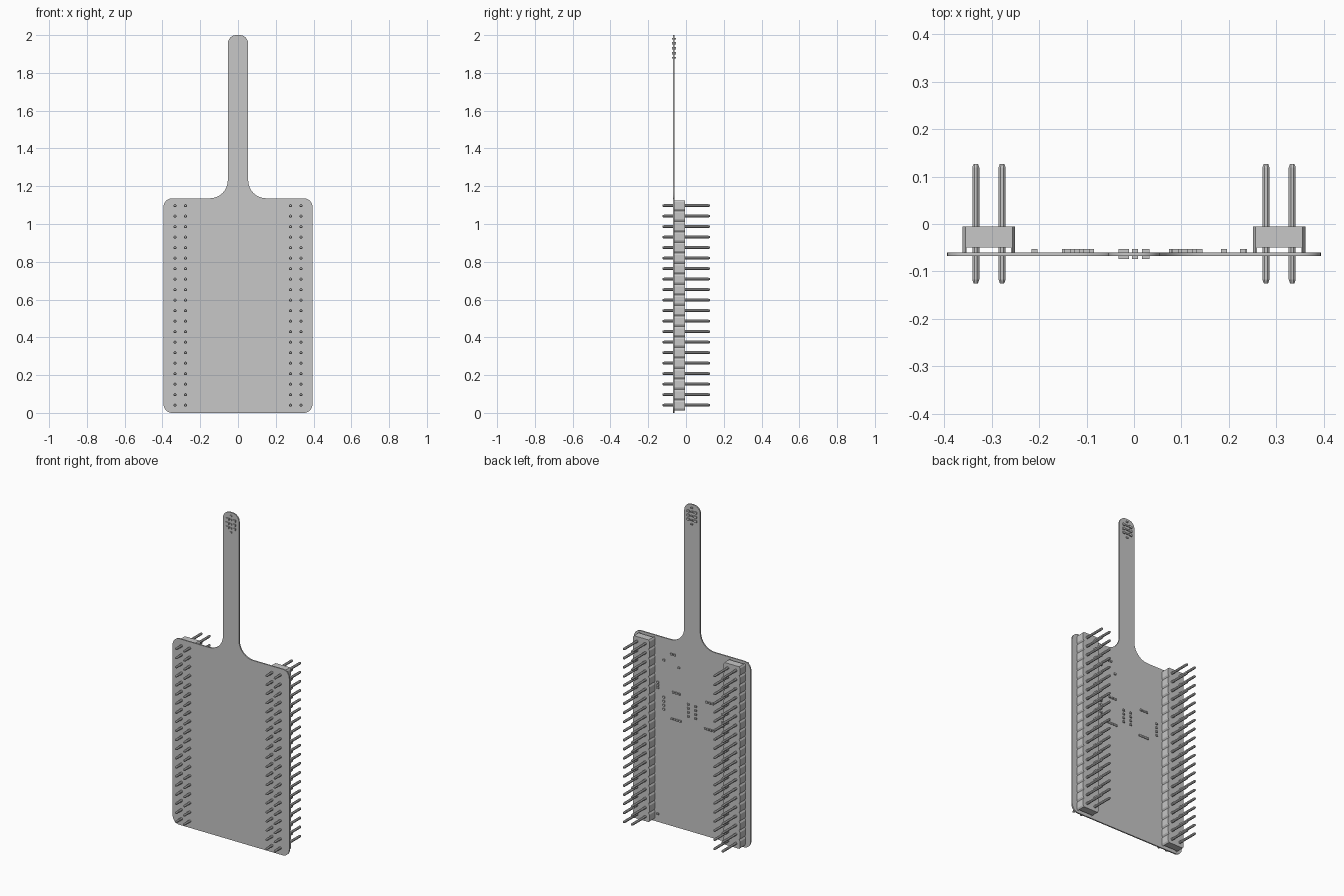
import bpy, bmesh, math

old = bpy.data.objects.get("Cube")
if old:
    bpy.data.objects.remove(old, do_unlink=True)

grey = bpy.data.materials.new("light grey")
grey.use_nodes = True
colour = (0.57, 0.57, 0.57, 1)
grey.diffuse_color = colour
grey.node_tree.nodes["Principled BSDF"].inputs["Base Color"].default_value = colour

FRONT, BACK = -0.068, -0.06      # board faces
ROWS, PITCH, FIRST = 20, 0.0556, 0.041


def finish(name, bm):
    bmesh.ops.recalc_face_normals(bm, faces=bm.faces)
    mesh = bpy.data.meshes.new(name)
    bm.to_mesh(mesh)
    bm.free()
    mesh.materials.append(grey)
    obj = bpy.data.objects.new(name, mesh)
    bpy.context.collection.objects.link(obj)
    return obj


def prism(bm, outline, y0, y1):
    """Extrude an x-z outline from y0 to y1."""
    face = bm.faces.new([bm.verts.new((x, y0, z)) for x, z in outline])
    new = bmesh.ops.extrude_face_region(bm, geom=[face])["geom"]
    bmesh.ops.translate(bm, vec=(0, y1 - y0, 0),
                        verts=[v for v in new if isinstance(v, bmesh.types.BMVert)])


def block(bm, x, z, w, h, y0, y1):
    a, b = w / 2, h / 2
    prism(bm, [(x - a, z - b), (x + a, z - b), (x + a, z + b), (x - a, z + b)], y0, y1)


def arc(cx, cz, r, start, end, steps=8):
    angles = [math.radians(start + (end - start) * i / steps) for i in range(steps + 1)]
    return [(cx + r * math.cos(a), cz + r * math.sin(a)) for a in angles]


# Board with its long handle: right half mirrored to the other side
half = (arc(0.349, 0.045, 0.045, -90, 0) + arc(0.349, 1.091, 0.045, 0, 90)
        + arc(0.149, 1.231, 0.095, 270, 180) + arc(0.009, 1.955, 0.045, 0, 90))
bm = bmesh.new()
prism(bm, half + [(-x, z) for x, z in reversed(half)], FRONT, BACK)
board = finish("board", bm)

# Pin headers: notched housing standing on two side rails, with two pin columns
LOW = FIRST - PITCH / 2
edge = []
for i in range(ROWS):
    z = LOW + i * PITCH
    edge += [(0.0495, z), (0.0555, z + 0.01), (0.0555, z + PITCH - 0.01)]
edge.append((0.0495, LOW + ROWS * PITCH))

for side, cx in (("right", -0.306), ("left", 0.306)):
    bm = bmesh.new()
    prism(bm, [(cx + x, z) for x, z in edge]
          + [(cx - x, z) for x, z in reversed(edge)], -0.05, -0.005)
    for s in (-1, 1):
        rail = edge + [(0.047, edge[-1][1]), (0.047, LOW)]
        prism(bm, [(cx + s * x, z) for x, z in rail], BACK, -0.05)
    finish(side + "_header_housing", bm)

    # Eight-sided pins with tapered tips
    bm = bmesh.new()
    for dx in (-0.0277, 0.0277):
        for i in range(ROWS):
            rings = []
            for y, r in ((-0.125, 0.005), (-0.117, 0.008), (0.119, 0.008), (0.127, 0.005)):
                circle = arc(cx + dx, FIRST + i * PITCH, r, 22.5, 337.5, 7)
                rings.append([bm.verts.new((x, y, z)) for x, z in circle])
            bm.faces.new(rings[0])
            bm.faces.new(rings[-1])
            for lo, hi in zip(rings, rings[1:]):
                for k in range(8):
                    n = (k + 1) % 8
                    bm.faces.new((lo[k], lo[n], hi[n], hi[k]))
    finish(side + "_header_pins", bm)


# Solder pads on the back: start x, start z, step x, step z, count
pad_rows = [
    (0.118, 1.05, 0.02, 0, 2), (0.19, 1.0, 0, 0, 1), (0.088, 0.98, 0, 0, 1),
    (0.23, 0.82, 0, 0.017, 3), (0.086, 0.82, 0.02, 0, 3),
    (0.19, 0.7, 0, 0.0245, 4), (-0.21, 0.7, 0, 0.0245, 4),
    (0.025, 0.7, 0, 0.0245, 4), (-0.025, 0.7, 0, 0.0245, 4),
    (0.08, 0.656, 0.018, 0, 4), (-0.145, 0.656, 0.018, 0, 4),
    (-0.14, 0.82, 0.02, 0, 3), (0.232, 0.05, 0, 0, 1),
]
bm = bmesh.new()
for x, z, dx, dz, count in pad_rows:
    for i in range(count):
        block(bm, x + i * dx, z + i * dz, 0.013, 0.011, BACK, BACK + 0.007)
finish("back_pads", bm)

# Pads at the handle tip, on both faces
for name, y0, y1 in (("front", FRONT, FRONT - 0.006), ("back", BACK, BACK + 0.007)):
    bm = bmesh.new()
    for z in (1.905, 1.93, 1.956):
        block(bm, -0.022, z, 0.022, 0.013, y0, y1)
        block(bm, 0.025, z, 0.016, 0.013, y0, y1)
    for z in (1.88, 1.905, 1.93, 1.956, 1.98):
        block(bm, 0.002, z, 0.013, 0.008, y0, y1)
    finish(name + "_tip_pads", bm)

# Smooth the rounded board corners only
bpy.ops.object.select_all(action='DESELECT')
board.select_set(True)
bpy.context.view_layer.objects.active = board
bpy.ops.object.shade_smooth_by_angle(angle=math.radians(30))
